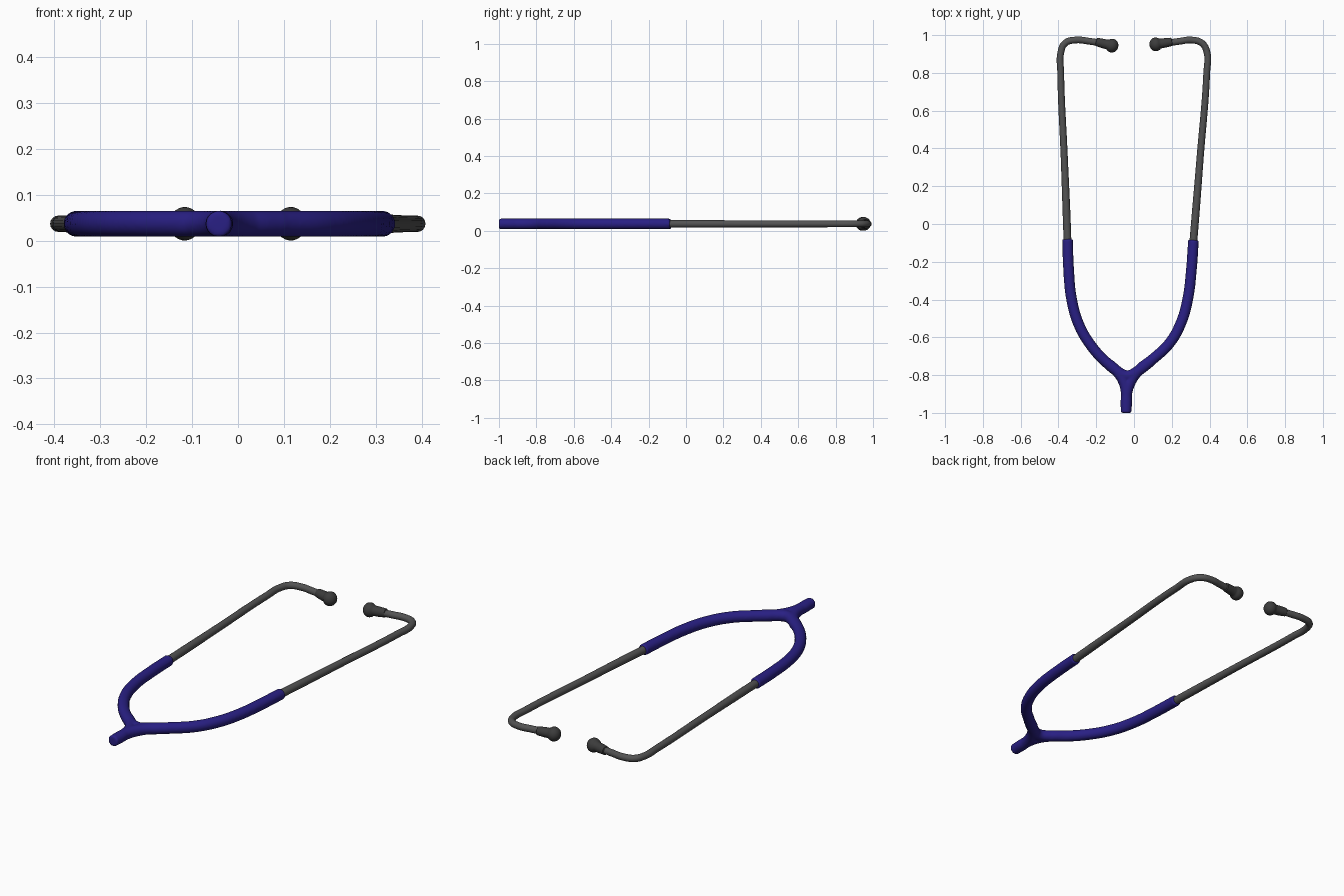
import bpy, bmesh, math
from mathutils import Vector

if "Cube" in bpy.data.objects:
    bpy.data.objects.remove(bpy.data.objects["Cube"])

Z = 0.037  # height of the tube centre line


def material(name, rgb):
    m = bpy.data.materials.new(name)
    m.diffuse_color = (*rgb, 1)
    m.use_nodes = True
    m.node_tree.nodes["Principled BSDF"].inputs["Base Color"].default_value = m.diffuse_color
    return m


blue = material("blue_rubber", (0.022, 0.014, 0.23))
metal = material("dark_metal", (0.085, 0.085, 0.085))
black = material("dark_rubber", (0.045, 0.045, 0.045))


def tube(name, paths, radius, mat, radii=None):
    """Round tube through 2D points; several paths share one object."""
    cu = bpy.data.curves.new(name, 'CURVE')
    cu.dimensions = '3D'
    cu.bevel_depth = radius
    cu.bevel_resolution = 6
    cu.resolution_u = 10
    cu.use_fill_caps = True
    for path in paths:
        sp = cu.splines.new('BEZIER')
        sp.bezier_points.add(len(path) - 1)
        for i, (p, (x, y)) in enumerate(zip(sp.bezier_points, path)):
            p.co = (x, y, Z)
            p.handle_left_type = p.handle_right_type = 'AUTO'
            p.radius = radii[i] if radii else 1
    ob = bpy.data.objects.new(name, cu)
    bpy.context.collection.objects.link(ob)
    bpy.ops.object.select_all(action='DESELECT')
    bpy.context.view_layer.objects.active = ob
    ob.select_set(True)
    bpy.ops.object.convert(target='MESH')
    ob = bpy.context.object
    ob.data.materials.clear()
    ob.data.materials.append(mat)
    bpy.ops.object.shade_smooth_by_angle(angle=math.radians(50))
    return ob


def lathe(name, profile, origin, direction, mat, n=28):
    """Revolve (distance, radius) points about an axis."""
    bm = bmesh.new()
    rings = [[bm.verts.new((r * math.cos(2 * math.pi * k / n),
                            r * math.sin(2 * math.pi * k / n), t))
              for k in range(n)] for t, r in profile]
    for a, b in zip(rings, rings[1:]):
        for k in range(n):
            bm.faces.new((a[k], a[(k + 1) % n], b[(k + 1) % n], b[k]))
    bm.faces.new(rings[0][::-1])
    bm.faces.new(rings[-1])
    me = bpy.data.meshes.new(name)
    bm.to_mesh(me)
    bm.free()
    me.materials.append(mat)
    ob = bpy.data.objects.new(name, me)
    bpy.context.collection.objects.link(ob)
    ob.location = origin
    ob.rotation_euler = Vector(direction).to_track_quat('Z', 'Y').to_euler()
    bpy.ops.object.select_all(action='DESELECT')
    bpy.context.view_layer.objects.active = ob
    ob.select_set(True)
    bpy.ops.object.shade_smooth_by_angle(angle=math.radians(40))


# Rubber yoke: two arms running into the stem plus a web across the crotch
stem = [(-0.04, -0.91), (-0.042, -1.0)]
left_arm = [(-0.352, -0.08), (-0.346, -0.24), (-0.33, -0.40), (-0.293, -0.53),
            (-0.23, -0.64), (-0.16, -0.72), (-0.095, -0.775), (-0.055, -0.835)]
right_arm = [(0.315, -0.085), (0.304, -0.24), (0.284, -0.40), (0.246, -0.53),
             (0.185, -0.635), (0.10, -0.715), (0.025, -0.775), (-0.018, -0.835)]
crotch = [(-0.15, -0.73), (-0.095, -0.775), (-0.034, -0.803),
          (0.025, -0.775), (0.09, -0.725)]
yoke = tube("rubber_yoke", [left_arm + stem, right_arm + stem, crotch], 0.0288, blue)
rm = yoke.modifiers.new("blend", 'REMESH')
rm.mode = 'VOXEL'
rm.voxel_size = 0.006
rm.use_smooth_shade = True
sm = yoke.modifiers.new("soften", 'SMOOTH')
sm.factor = 0.5
sm.iterations = 4

# Metal ear tubes, slightly thicker at the lower end
taper = [1.15, 1.15, 1.05, 1, 1, 1, 1, 1, 1, 1]
tube("left_ear_tube", [[(-0.351, -0.12), (-0.357, 0.05), (-0.369, 0.35), (-0.388, 0.80),
     (-0.387, 0.91), (-0.365, 0.957), (-0.31, 0.974), (-0.24, 0.968), (-0.17, 0.956),
     (-0.13, 0.947)]], 0.0178, metal, taper)
tube("right_ear_tube", [[(0.312, -0.12), (0.326, 0.05), (0.35, 0.35), (0.385, 0.80),
     (0.386, 0.91), (0.36, 0.957), (0.305, 0.974), (0.24, 0.967), (0.17, 0.957),
     (0.13, 0.951)]], 0.0178, metal, taper)

# Ear tips: flared collar with a round bulb
R = 0.0365
tip = [(-0.088, 0.019), (-0.086, 0.022), (-0.05, 0.025), (-0.029, 0.0255)]
tip += [(R * 0.92 * math.sin(a), R * math.cos(a))
        for a in (math.radians(-42 + 11 * i) for i in range(12))]
lathe("left_ear_tip", tip, (-0.116, 0.944, Z), (1, -0.24, 0), black)
lathe("right_ear_tip", tip, (0.115, 0.951, Z), (-1, -0.16, 0), black)
